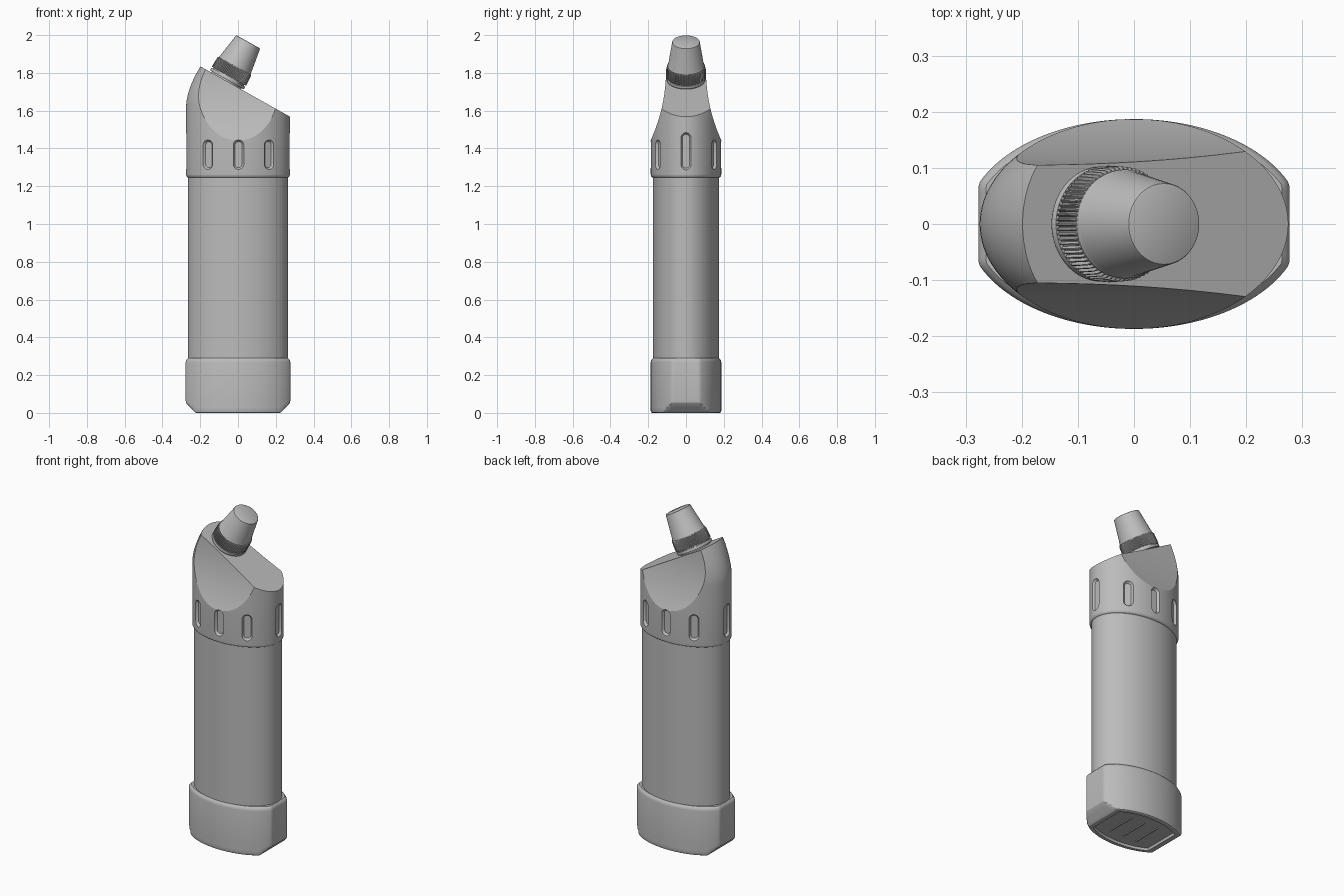
import bpy, bmesh, math
from mathutils import Matrix, Vector

if "Cube" in bpy.data.objects:
    bpy.data.objects.remove(bpy.data.objects["Cube"])

grey = bpy.data.materials.new("plain_grey")
grey.diffuse_color = (0.5, 0.5, 0.5, 1)
grey.use_nodes = True
grey.node_tree.nodes["Principled BSDF"].inputs["Base Color"].default_value = grey.diffuse_color
N = 128
TILT = math.radians(29.3)


def loft(name, rings, matrix=None, smooth=20):
    """Skin a stack of equal-length closed rings and cap both ends."""
    bm = bmesh.new()
    rows = [[bm.verts.new(p) for p in r] for r in rings]
    n = len(rows[0])
    for a, b in zip(rows, rows[1:]):
        for i in range(n):
            j = (i + 1) % n
            bm.faces.new((a[i], a[j], b[j], b[i]))
    bm.faces.new(rows[0][::-1])
    bm.faces.new(rows[-1])
    bmesh.ops.remove_doubles(bm, verts=bm.verts, dist=1e-6)
    bmesh.ops.recalc_face_normals(bm, faces=bm.faces)
    if matrix:
        bm.transform(matrix)
    me = bpy.data.meshes.new(name)
    bm.to_mesh(me)
    bm.free()
    ob = bpy.data.objects.new(name, me)
    bpy.context.collection.objects.link(ob)
    me.materials.append(grey)
    soften(ob, smooth)
    return ob


def soften(ob, angle):
    bpy.ops.object.select_all(action='DESELECT')
    ob.select_set(True)
    bpy.context.view_layer.objects.active = ob
    bpy.ops.object.shade_smooth_by_angle(angle=math.radians(angle))


def ellipse(a, b, z, clamp=9, left=None, n=N):
    pts = []
    for i in range(n):
        t = 2 * math.pi * (i + 0.5) / n
        x, y = a * math.cos(t), b * math.sin(t)
        if left is not None and x < 0:
            x *= left / a
        pts.append((max(-clamp, min(clamp, x)), y, z))
    return pts


def cut(ob, cutter, op):
    mod = ob.modifiers.new("cut", 'BOOLEAN')
    mod.operation, mod.solver, mod.object = op, 'EXACT', cutter
    bpy.context.view_layer.objects.active = ob
    bpy.ops.object.modifier_apply(modifier="cut")
    bpy.data.objects.remove(cutter)


# Base shoe: wide ellipse with flattened ends, chamfered below, recessed foot
A, B = 0.30, 0.187
shoe = [(-0.030, 0.014, 0.19), (-0.027, 0.0, 0.195), (-0.008, 0.0, 0.222),
        (-0.003, 0.003, 0.227), (0, 0.012, 0.236), (0, 0.03, 0.254),
        (0, 0.046, 0.270), (0, 0.056, 0.276), (0, 0.066, 0.277),
        (0, 0.268, 0.277), (-0.002, 0.277, 0.275), (-0.006, 0.284, 0.271),
        (-0.013, 0.291, 0.264)]
loft("base_shoe", [ellipse(A + d, B + d, z, c) for d, z, c in shoe], smooth=25)

# Shallow ribs under the foot
for i, x in enumerate((-0.09, 0.0, 0.09)):
    w, h = 0.004, 0.09
    loft(f"foot_rib_{i + 1}", [[(x - w, -h, z), (x + w, -h, z), (x + w, h, z), (x - w, h, z)]
                               for z in (0.008, 0.02)])

# Elliptical bottle body
loft("body", [ellipse(0.265, 0.175, z) for z in (0.28, 1.26)])

# Head: ellipse stack with a rounded left shoulder
levels = [(0.264, 0.175, 1.245), (0.270, 0.182, 1.249), (0.274, 0.186, 1.256),
          (0.275, 0.187, 1.266), (0.275, 0.187, 1.62)]
levels += [(0.275, 0.187, 1.62 + 0.02 * k) for k in range(1, 15)]
head = loft("head", [ellipse(a, b, z, left=a - 1.15 * max(0, z - 1.62) ** 1.76)
                     for a, b, z in levels])


# Grip slots around the head, sunk along the local surface normal
def slot(x, y, zc, half):
    nrm = Vector((x / 0.275 ** 2, y / 0.187 ** 2, 0)).normalized()
    tan = Vector((-nrm.y, nrm.x, 0))
    rings = []
    for depth, r in ((-0.014, 0.019), (-0.011, 0.022), (0.004, 0.031), (0.03, 0.031)):
        ring = []
        for k in range(24):
            t = 2 * math.pi * (k + 0.5) / 24
            up = math.sin(t) * r + math.copysign(half, math.sin(t))
            ring.append(Vector((x, y, zc + up)) + nrm * depth + tan * r * math.cos(t))
        rings.append(ring)
    return loft("slot_cutter", rings)


spots = [(0.275, 0), (-0.275, 0)]
for s in (-1, 1):
    spots += [(x, s * 0.187 * math.sqrt(1 - (x / 0.275) ** 2)) for x in (-0.16, 0.003, 0.165)]
for x, y in spots:
    side = abs(y) < 0.01
    cut(head, slot(x, y, 1.385 if side else 1.367, 0.07 if side else 0.05), 'DIFFERENCE')

# Concave front and back scoops
prof = []
for k in range(17):
    u = k / 16
    prof.append((0.105 + 0.083 * (1 - u) ** 2.2, 1.44 + 0.4 * u))
prof = [(0.25, 1.1), (0.25, 1.43), (0.195, 1.43)] + prof + [(0.103, 2.0)]
outline = prof + [(-y, z) for y, z in reversed(prof)]
cut(head, loft("scoop_cutter", [[(x, y, z) for y, z in outline] for x in (-0.5, 0.5)]), 'INTERSECT')

# Slanted top
top = lambda x: 1.835 - 0.562 * (x + 0.2)
slant = [(-0.5, 1.1), (0.5, 1.1), (0.5, top(0.5)), (-0.5, top(-0.5))]
cut(head, loft("slant_cutter", [[(x, y, z) for x, z in slant] for y in (-0.5, 0.5)]), 'INTERSECT')
soften(head, 18)

# Nozzle parts, all on one axis square to the slanted top
place = Matrix.Translation((-0.055, 0, 1.77)) @ Matrix.Rotation(TILT, 4, 'Y')


def turned(name, profile, smooth=30):
    loft(name, [ellipse(r, r, z, n=64) for r, z in profile], place, smooth)


turned("neck_collar", [(0.09, -0.04), (0.09, -0.008), (0.101, -0.008), (0.103, -0.004),
                       (0.103, 0.004), (0.101, 0.008), (0.094, 0.008), (0.094, 0.02)])
turned("cap_cone", [(0.096, 0.07), (0.097, 0.08), (0.094, 0.086), (0.0735, 0.218),
                    (0.072, 0.2215), (0.069, 0.223)])

# Ridged grip ring
TEETH = 72


def gear(r, z):
    pts = []
    for i in range(TEETH * 4):
        t = 2 * math.pi * i / (TEETH * 4)
        rr = r if i % 4 < 2 else r - 0.005
        pts.append((rr * math.cos(t), rr * math.sin(t), z))
    return pts


loft("cap_grip_ring", [gear(0.103, 0.014), gear(0.104, 0.018), gear(0.102, 0.07),
                       gear(0.099, 0.076)], place)
